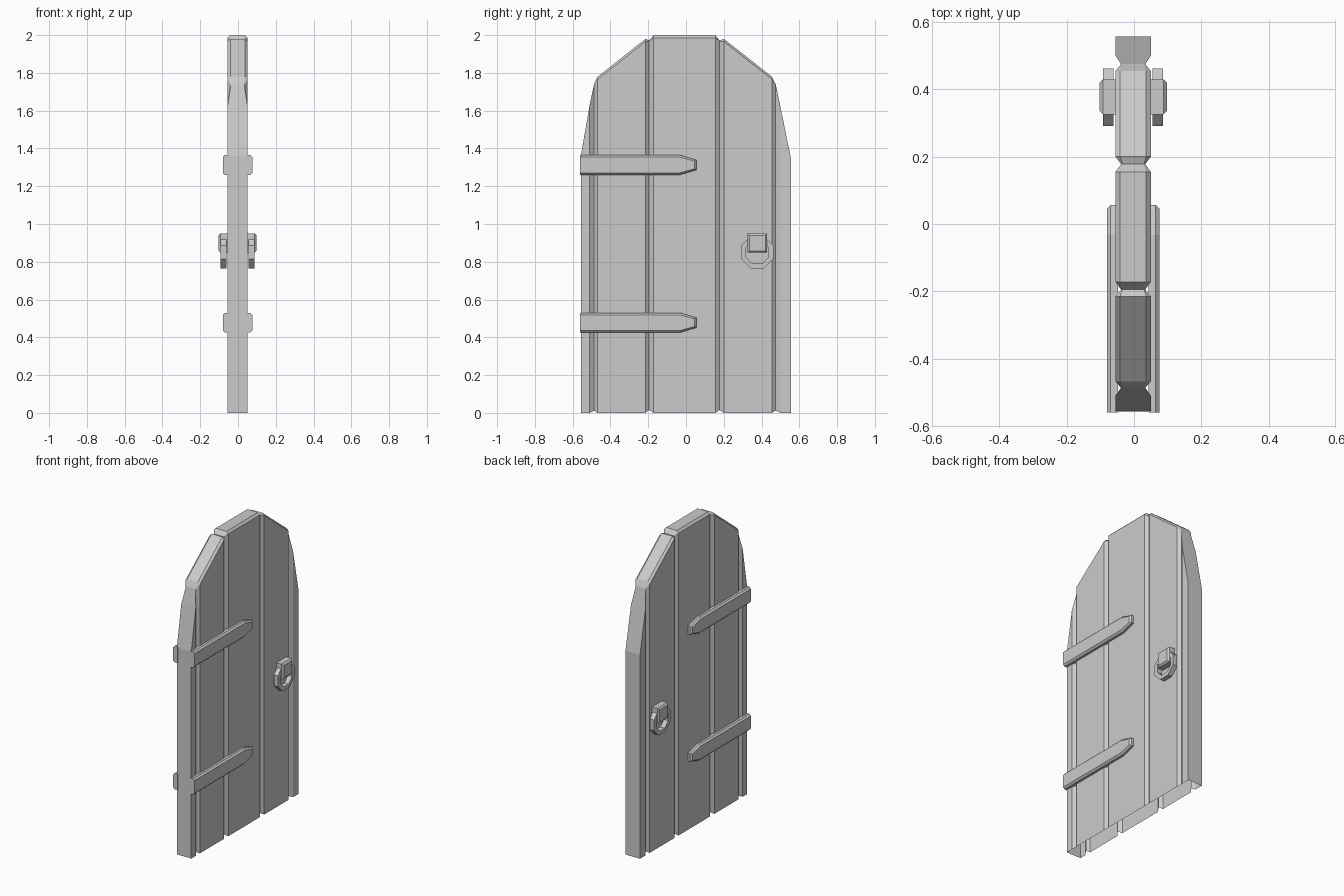
import bpy, math

if "Cube" in bpy.data.objects:
    bpy.data.objects.remove(bpy.data.objects["Cube"])

CX = -0.0025  # mid-plane of the door slab


def make(name, verts, faces):
    me = bpy.data.meshes.new(name)
    me.from_pydata(verts, [], faces)
    me.update()
    ob = bpy.data.objects.new(name, me)
    bpy.context.collection.objects.link(ob)
    return ob


def loft(name, loops, caps=(True, True), closed=False):
    """Skin equal-length rings; cap the ends or join last to first."""
    n = len(loops[0])
    verts = [v for l in loops for v in l]
    faces = []
    for k in range(len(loops) if closed else len(loops) - 1):
        a, b = k * n, ((k + 1) % len(loops)) * n
        faces += [(a + i, a + (i + 1) % n, b + (i + 1) % n, b + i) for i in range(n)]
    if not closed:
        if caps[0]:
            faces.append(tuple(reversed(range(n))))
        if caps[1]:
            faces.append(tuple(range(len(verts) - n, len(verts))))
    return make(name, verts, faces)


# Door slab: (y, half thickness, bottom z, top z, top chamfer)
T, G = 0.0525, 0.036
stations = [
    (-0.557, T, 0, 1.36, 0), (-0.51, T, 0, 1.63, 0),
    (-0.487, G, 0.012, 1.74, 0.004), (-0.468, T, 0, 1.78, 0.014),
    (-0.215, T, 0, 1.98, 0.014), (-0.195, G, 0.015, 1.972, 0.004),
    (-0.172, T, 0, 2.0, 0.014), (0.155, T, 0, 2.0, 0.014),
    (0.178, G, 0.015, 1.972, 0.004), (0.2, T, 0, 1.98, 0.014),
    (0.455, T, 0, 1.78, 0.014), (0.475, G, 0.012, 1.74, 0.004),
    (0.5, T, 0, 1.62, 0), (0.557, T, 0, 1.34, 0),
]
verts, faces = [], []
for y, h, b, t, c in stations:
    c = max(c, 0.001)
    verts += [(CX + x, y, z) for x, z in
              ((-h, b), (-h, t - c), (-h + c, t), (h - c, t), (h, t - c), (h, b))]
# the underside stays open
for k in range(len(stations) - 1):
    a = k * 6
    faces += [(a + i, a + i + 1, a + i + 7, a + i + 6) for i in range(5)]
last = len(verts) - 6
faces += [tuple(reversed(range(6))), tuple(range(last, last + 6))]
faces = [tuple(reversed(f)) for f in faces]
slab = make("door_planks", verts, faces)


def both_sides(ob):
    """Mirror hardware onto the opposite face of the door."""
    ob.location.x = CX
    m = ob.modifiers.new("Mirror", 'MIRROR')
    m.use_axis = (True, False, False)


# Hinge straps with a tapered tip
def strap(name, z):
    def ring(x, d):
        h, p = 0.0525 - d, 0.026 - d / 2
        return [(x, -0.56, z - h), (x, -0.032, z - h), (x, 0.056 - d, z - p),
                (x, 0.056 - d, z + p), (x, -0.032, z + h), (x, -0.56, z + h)]
    both_sides(loft(name, [ring(0.045, 0), ring(0.067, 0), ring(0.078, 0.011)]))


strap("upper_hinge_strap", 1.3125)
strap("lower_hinge_strap", 0.4775)


# Handle mount block
def block_ring(x, d):
    y0, y1, z0, z1 = 0.326 + d, 0.43 - d, 0.848 + d, 0.95 - d
    return [(x, y0, z0), (x, y1, z0), (x, y1, z1), (x, y0, z1)]


both_sides(loft("handle_mount",
                [block_ring(0.045, 0), block_ring(0.09, 0), block_ring(0.1, 0.01)]))

# Octagonal pull ring
rings = []
for i in range(8):
    a = math.radians(22.5 + 45 * i)
    rings.append([(x, 0.377 + r * math.cos(a), 0.85 + r * math.sin(a))
                  for x, r in ((0.058, 0.065), (0.058, 0.092), (0.089, 0.092), (0.089, 0.065))])
both_sides(loft("pull_ring", rings, closed=True))

# Consistent outward normals on the closed hardware
import bmesh
for ob in bpy.context.collection.objects:
    if ob is not slab:
        bm = bmesh.new()
        bm.from_mesh(ob.data)
        bmesh.ops.recalc_face_normals(bm, faces=bm.faces)
        bm.to_mesh(ob.data)
        bm.free()
